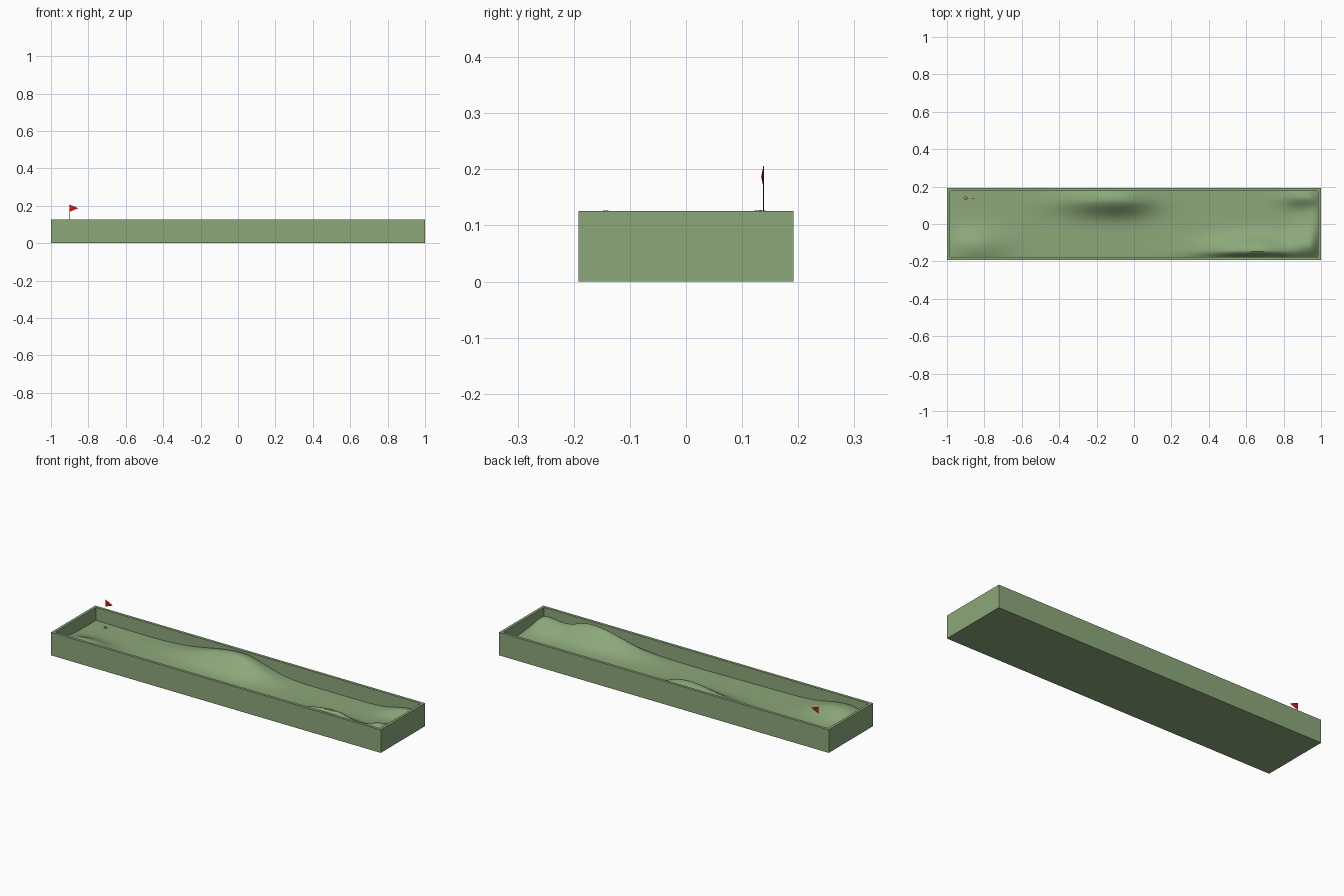
import bpy, bmesh, math

if "Cube" in bpy.data.objects:
    bpy.data.objects.remove(bpy.data.objects["Cube"])

HX, HY, RIM = 1.0, 0.192, 0.126      # half length, half width, rim height
WALL = 0.015
FX, FY = -0.9, 0.138                 # flag / hole position

# x, y, height, spread -x, +x, -y, +y
HILLS = [
    (-0.09, 0.130, 0.083, 0.20, 0.13, 0.055, 0.08),
    (0.67, -0.145, 0.084, 0.19, 0.12, 0.026, 0.055),
    (-0.85, -0.115, 0.046, 0.09, 0.11, 0.08, 0.06),
    (0.94, -0.115, 0.058, 0.07, 0.035, 0.05, 0.06),
    (0.92, 0.145, 0.040, 0.09, 0.05, 0.035, 0.06),
    (0.96, 0.02, 0.020, 0.05, 0.03, 0.08, 0.08),
]


def material(name, color):
    m = bpy.data.materials.new(name)
    m.diffuse_color = (*color, 1)
    m.use_nodes = True
    m.node_tree.nodes["Principled BSDF"].inputs["Base Color"].default_value = m.diffuse_color
    return m


def ground_height(x, y):
    z = 0.043 + 0.012 * max(0, -x)
    for cx, cy, h, l, r, f, b in HILLS:
        u = (x - cx) / (r if x > cx else l)
        v = (y - cy) / (b if y > cy else f)
        z += h * math.exp(-0.5 * (u * u + v * v))
    return z


def make_object(name, bm, mat):
    bmesh.ops.recalc_face_normals(bm, faces=bm.faces[:])
    me = bpy.data.meshes.new(name)
    bm.to_mesh(me)
    bm.free()
    ob = bpy.data.objects.new(name, me)
    bpy.context.collection.objects.link(ob)
    me.materials.append(mat)
    return ob


def extrude_rim(bm, edges, move):
    res = bmesh.ops.extrude_edge_only(bm, edges=edges)["geom"]
    for v in res:
        if isinstance(v, bmesh.types.BMVert):
            v.co = move(v.co.copy())
    return [e for e in res if isinstance(e, bmesh.types.BMEdge)]


def outward(co):
    co.x *= HX / (HX - WALL)
    co.y *= HY / (HY - WALL)
    return co


def at_height(z):
    def move(co):
        co.z = z
        return co
    return move


green = material("turf_green", (0.26, 0.39, 0.195))
red = material("flag_red", (0.65, 0.01, 0.015))
dark = material("pole_dark", (0.1, 0.02, 0.02))

# rolling turf, then its border is pulled up and over to form the tray
bm = bmesh.new()
bmesh.ops.create_grid(bm, x_segments=160, y_segments=48, size=1)
for v in bm.verts:
    v.co.x *= HX - WALL
    v.co.y *= HY - WALL
    v.co.z = ground_height(v.co.x, v.co.y)
    if v.is_boundary:
        v.co.z = min(v.co.z, RIM - 0.004)
border = [e for e in bm.edges if e.is_boundary]
border = extrude_rim(bm, border, at_height(RIM))
border = extrude_rim(bm, border, outward)
border = extrude_rim(bm, border, at_height(0))
bmesh.ops.contextual_create(bm, geom=border)
tray = make_object("turf_tray", bm, green)

# hole cut into the turf
bpy.ops.mesh.primitive_cylinder_add(vertices=24, radius=0.008, depth=0.05,
                                    location=(FX, FY, 0.06))
cutter = bpy.context.object
cutter.name = "hole_cutter"
cutter.data.materials.append(green)
cutter.hide_render = True
bpy.context.view_layer.objects.active = tray
cut = tray.modifiers.new("hole", "BOOLEAN")
cut.operation, cut.object, cut.solver = "DIFFERENCE", cutter, "EXACT"
bpy.ops.object.modifier_apply(modifier=cut.name)
bpy.data.objects.remove(cutter)

bpy.ops.object.select_all(action="DESELECT")
tray.select_set(True)
bpy.context.view_layer.objects.active = tray
bpy.ops.object.shade_smooth_by_angle(angle=math.radians(35))

# flag pole
bpy.ops.mesh.primitive_cylinder_add(vertices=8, radius=0.001, depth=0.171,
                                    location=(FX, FY, 0.1205))
bpy.context.object.name = "flag_pole"
bpy.context.object.data.materials.append(dark)

# triangular flag
bm = bmesh.new()
pts = [(FX, FY, 0.206), (FX + 0.046, FY - 0.004, 0.187), (FX, FY, 0.168)]
face = bm.faces.new([bm.verts.new(p) for p in pts])
ext = bmesh.ops.extrude_face_region(bm, geom=[face], use_keep_orig=True)["geom"]
for v in ext:
    if isinstance(v, bmesh.types.BMVert):
        v.co.y += 0.001
make_object("flag", bm, red)
